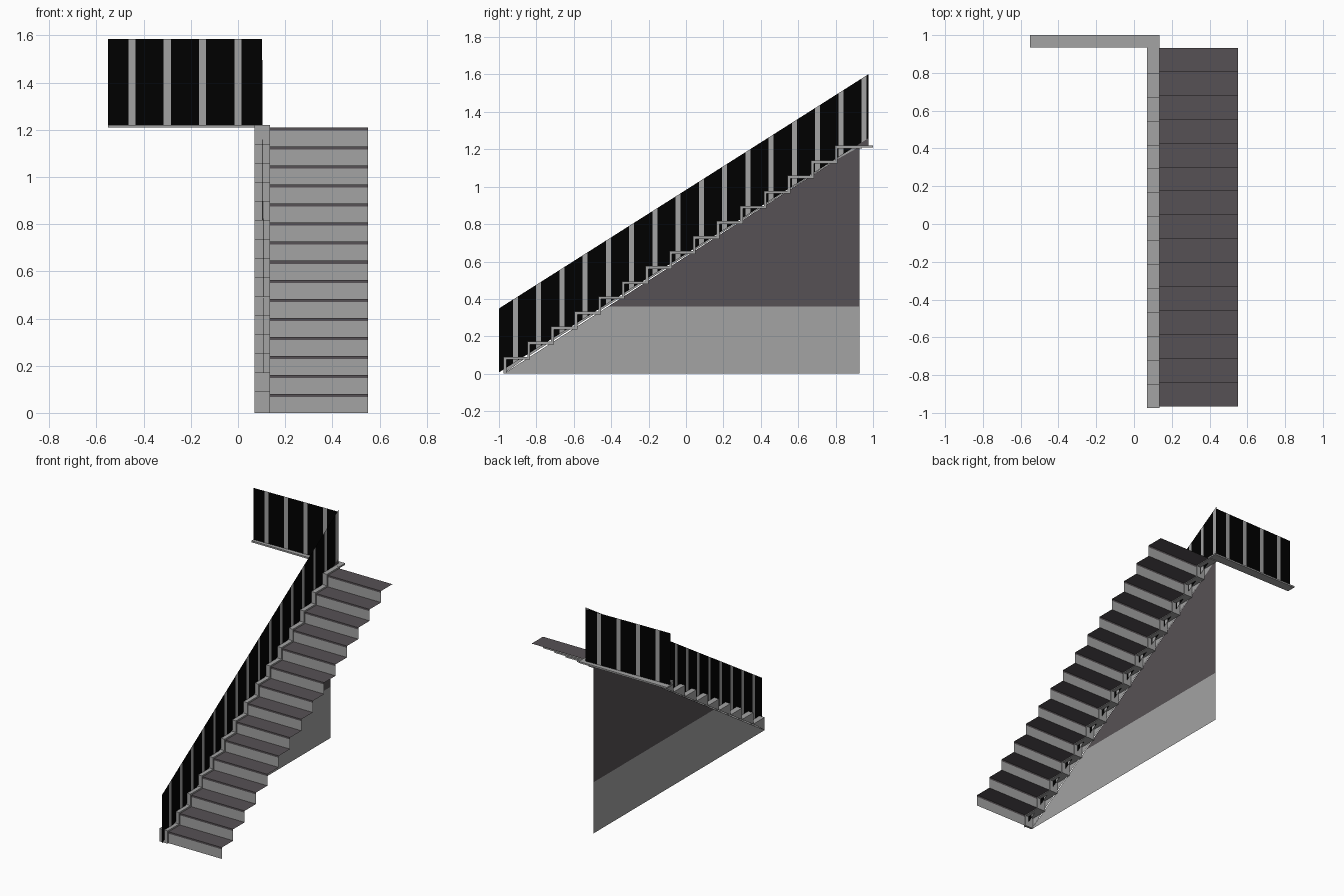
import bpy

if "Cube" in bpy.data.objects:
    bpy.data.objects.remove(bpy.data.objects["Cube"])

STEPS, RUN, RISE = 15, 0.1265, 0.0807


def material(name, rgb):
    m = bpy.data.materials.new(name)
    m.diffuse_color = (*rgb, 1)
    m.use_nodes = True
    m.node_tree.nodes["Principled BSDF"].inputs["Base Color"].default_value = m.diffuse_color
    return m


GREY = material("light grey", (0.367, 0.367, 0.367))
DARK = material("dark warm grey", (0.094, 0.083, 0.089))
BLACK = material("black", (0.0, 0.0, 0.0))


def mesh_object(name, verts, faces, mats, indices=None):
    me = bpy.data.meshes.new(name)
    me.from_pydata(verts, [], faces)
    for m in mats:
        me.materials.append(m)
    if indices:
        for p, i in zip(me.polygons, indices):
            p.material_index = i
    me.update()
    ob = bpy.data.objects.new(name, me)
    bpy.context.collection.objects.link(ob)
    return ob


# stair flight: open folded sheet, grey risers, dark nosing strips and treads
def flight(x0, x1, y0, first):
    prof, idx = [(y0, 0.0)], []
    for k in range(STEPS):
        y, z = y0 + k * RUN, first + k * RISE
        prof += [(y, z - 0.013), (y, z), (y + RUN, z)]
        idx += [0, 1, 1]
    verts = [(x, y, z) for y, z in prof for x in (x0, x1)]
    faces = [(2*i, 2*i+1, 2*i+3, 2*i+2) for i in range(len(prof) - 1)]
    mesh_object("stair_flight", verts, faces, [GREY, DARK], idx)


flight(0.13, 0.55, -0.965, 0.08)

# stepped trim: thin ribbon following the steps, its wall side filled by teeth
TRIM_Y, TRIM_Z = -0.975, 0.0905
WALL_X = 0.07


def stepped_trim(x0, x1, y_end, t):
    outer = [(TRIM_Y, 0.0)]
    for k in range(STEPS):
        z = TRIM_Z + k * RISE
        outer += [(TRIM_Y + k * RUN, z), (TRIM_Y + (k + 1) * RUN, z)]
    outer[-1] = (y_end, outer[-1][1])
    inner = [(y + t, z - t) for y, z in outer]
    inner[0] = (TRIM_Y + t, 0.0)
    inner[-1] = (y_end, outer[-1][1] - t)
    verts = []
    for o, n in zip(outer, inner):
        verts += [(x0, *o), (x1, *o), (x1, *n), (x0, *n)]
    faces = [(0, 3, 2, 1)]
    for i in range(len(outer) - 1):
        a, b = 4 * i, 4 * i + 4
        # the wall-side strip is left to the teeth below
        faces += [(a+j, a+(j+1) % 4, b+(j+1) % 4, b+j) for j in range(3)]
    faces.append((b, b+1, b+2, b+3))
    mesh_object("stepped_trim", verts, faces, [GREY])

    teeth = [(4*i, 4*i+4, 4*i+8) for i in range(0, len(outer) - 2, 2)]
    mesh_object("trim_side_teeth", verts, teeth, [GREY])


stepped_trim(WALL_X, 0.135, 0.94, 0.015)


# railing sheet: black panel cut into strips with narrow grey balusters
def railing(name, start, end, centres, width, point):
    cuts, idx = [start], []
    for c in centres:
        cuts += [c - width / 2, c + width / 2]
        idx += [0, 1]
    cuts.append(end)
    idx.append(0)
    verts = [point(s, top) for s in cuts for top in (0, 1)]
    faces = [(2*i, 2*i+2, 2*i+3, 2*i+1) for i in range(len(cuts) - 1)]
    mesh_object(name, verts, faces, [BLACK, GREY], idx)


def slope(y):
    return 0.007 + 0.634 * (y + 1)


railing("stair_railing", -1.0, 0.975, [-0.912 + 0.1243 * i for i in range(16)], 0.027,
        lambda y, top: (0.106 - 0.004 * y, y, slope(y) + 0.342 * top))
railing("landing_railing", -0.55, 0.102, [-0.45 + 0.15 * i for i in range(4)], 0.03,
        lambda x, top: (x, 0.972 + 0.024 * (x - 0.1), 1.22 + 0.365 * top))


# side wall flush with the trim's outer side: light dado below, dark above
def wall_top(y):
    return (y - TRIM_Y) * (TRIM_Z + (STEPS - 1) * RISE) / (STEPS * RUN)


SPLIT, BACK = 0.36, 0.927
y_split = TRIM_Y + SPLIT * STEPS * RUN / (TRIM_Z + (STEPS - 1) * RISE)
wall = [(TRIM_Y, 0), (BACK, 0), (BACK, SPLIT), (y_split, SPLIT), (BACK, wall_top(BACK))]
mesh_object("side_wall", [(WALL_X, y, z) for y, z in wall],
            [(0, 1, 2, 3), (3, 2, 4)], [GREY, DARK], [0, 1])

# small dark infill under the top end of the railing
infill = [(0.86, 1.21), (0.975, 1.215), (0.975, slope(0.975)), (0.9, slope(0.9))]
mesh_object("railing_end_infill", [(0.102, y, z) for y, z in infill],
            [(0, 1, 2, 3)], [DARK])

# landing ledge
bpy.ops.mesh.primitive_cube_add(size=1, location=(-0.2075, 0.9675, 1.2155))
ledge = bpy.context.object
ledge.name = "landing_ledge"
ledge.scale = (0.685, 0.065, 0.011)
ledge.data.materials.append(GREY)
